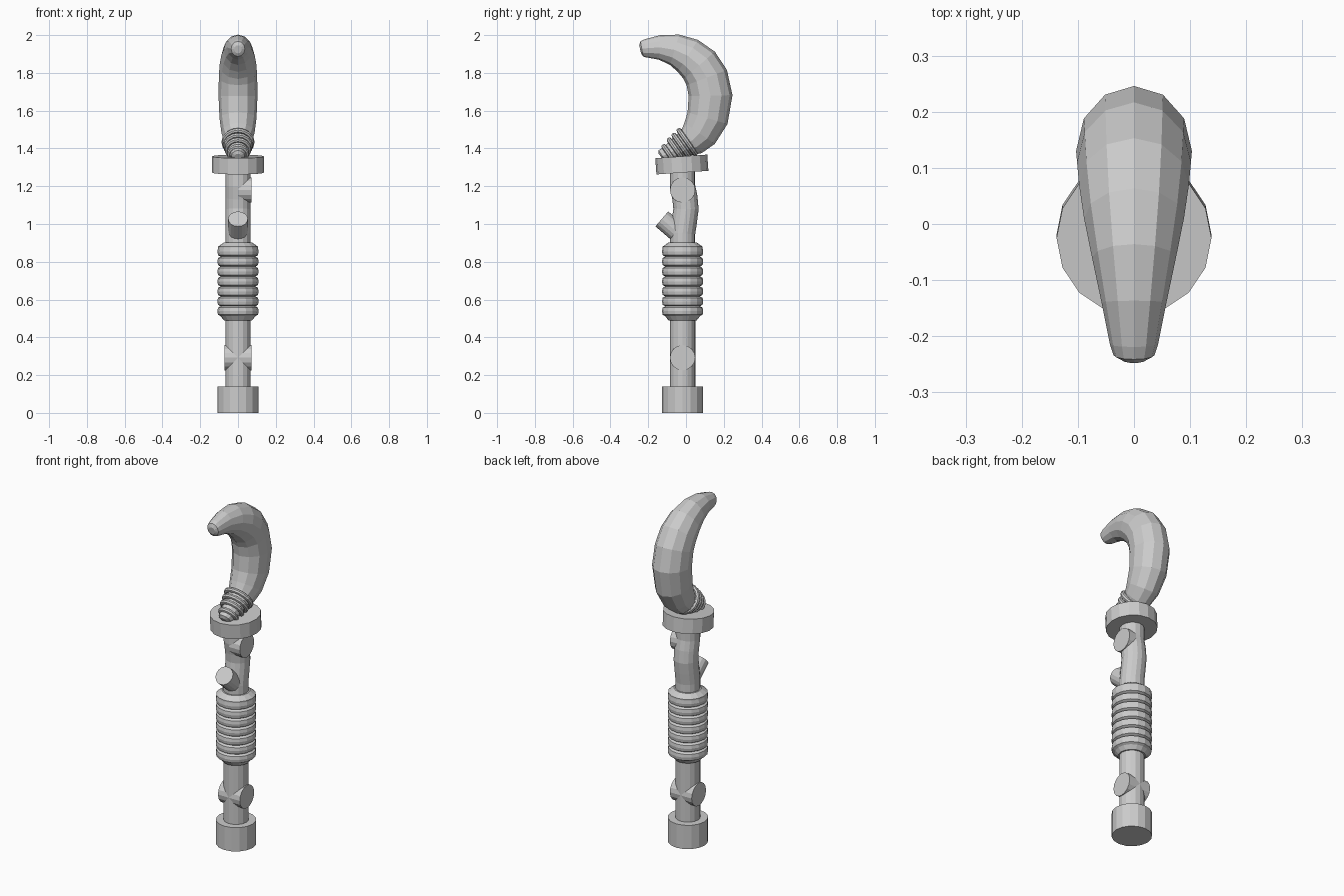
import bpy
import bmesh
from math import sin, cos, pi, radians
from mathutils import Vector, Matrix

cube = bpy.data.objects.get("Cube")
if cube:
    bpy.data.objects.remove(cube, do_unlink=True)

AXIS_Y = -0.018
SHAFT_R = 0.067


def finish(name, bm):
    bmesh.ops.recalc_face_normals(bm, faces=bm.faces)
    mesh = bpy.data.meshes.new(name)
    bm.to_mesh(mesh)
    bm.free()
    obj = bpy.data.objects.new(name, mesh)
    bpy.context.collection.objects.link(obj)
    return obj


def sweep(name, stations, sides=16, axis=None, width=1.0):
    """Loft rings given as (y, z, radius); axis fixes their direction."""
    bm = bmesh.new()
    centres = [Vector((0, y, z)) for y, z, r in stations]
    loops = []
    for i, (y, z, r) in enumerate(stations):
        t = axis
        if t is None:
            t = centres[min(i + 1, len(centres) - 1)] - centres[max(i - 1, 0)]
        n = Vector((1, 0, 0)).cross(Vector(t).normalized())
        loops.append([bm.verts.new(centres[i] + r * (
            Vector((width * cos(a), 0, 0)) + n * sin(a)))
            for a in (2 * pi * k / sides for k in range(sides))])
    for lo, hi in zip(loops, loops[1:]):
        for k in range(sides):
            j = (k + 1) % sides
            bm.faces.new((lo[k], lo[j], hi[j], hi[k]))
    bm.faces.new(loops[0])
    bm.faces.new(loops[-1])
    return finish(name, bm)


def lathe(name, profile):
    return sweep(name, [(AXIS_Y, z, r) for r, z in profile], axis=(0, 0, 1))


def peg(name, start, end, radius):
    bm = bmesh.new()
    a, b = Vector(start), Vector(end)
    turn = (b - a).to_track_quat('Z', 'Y').to_matrix().to_4x4()
    bmesh.ops.create_cone(bm, cap_ends=True, segments=16, radius1=radius,
                          radius2=radius, depth=(b - a).length,
                          matrix=Matrix.Translation((a + b) / 2) @ turn)
    return finish(name, bm)


# Pommel and straight lower shaft
lathe("pommel", [(0.108, 0), (0.108, 0.14)])
lathe("lower_shaft", [(SHAFT_R, 0.1), (SHAFT_R, 0.55)])

# Ribbed grip
ribs, low, high = 7, 0.512, 0.88
step = (high - low) / ribs
grip = [(0.075, 0.49)]
for i in range(ribs):
    for f, r in ((0.0, 0.092), (0.15, 0.106), (0.5, 0.109), (0.85, 0.106)):
        grip.append((r, low + (i + f) * step))
grip += [(0.106, high), (0.075, 0.902)]
lathe("ribbed_grip", grip)

# Gently bowed upper shaft
sweep("upper_shaft", [(AXIS_Y, 0.86, SHAFT_R), (AXIS_Y, 0.95, SHAFT_R),
                      (-0.008, 1.02, SHAFT_R), (0, 1.08, SHAFT_R),
                      (-0.006, 1.14, SHAFT_R), (AXIS_Y, 1.2, SHAFT_R),
                      (AXIS_Y, 1.3, SHAFT_R)])

# Round pegs
peg("lower_cross_peg", (-0.071, AXIS_Y, 0.292), (0.071, AXIS_Y, 0.292), 0.067)
peg("upper_side_peg", (0, AXIS_Y, 1.18), (0.071, AXIS_Y, 1.18), 0.067)
peg("front_peg", (0, -0.015, 0.93), (0, -0.128, 1.027), 0.052)

# Tilted guard disc
tilt = radians(4)
up = Vector((0, -sin(tilt), cos(tilt)))
mid = Vector((0, -0.022, 1.315))
ends = [mid + up * h for h in (-0.043, 0.043)]
sweep("guard_disc", [(p.y, p.z, 0.138) for p in ends], axis=up)

# Curved horn
horn = [(-0.005, 1.42, 0.066), (0.032, 1.442, 0.084), (0.072, 1.48, 0.098),
        (0.114, 1.56, 0.11), (0.13, 1.68, 0.116), (0.11, 1.775, 0.114),
        (0.07, 1.84, 0.11), (0.01, 1.89, 0.1), (-0.06, 1.922, 0.084),
        (-0.14, 1.935, 0.065), (-0.215, 1.93, 0.048), (-0.234, 1.927, 0.041),
        (-0.243, 1.925, 0.022)]
sweep("horn", horn, sides=12, width=0.89)

# Tapered horn root with stacked rings
lean = Vector((0, 0.82, 0.57))
sweep("horn_root", [(-0.134, 1.357, 0.018), (-0.125, 1.36, 0.036),
                    (-0.09, 1.372, 0.046), (0.02, 1.44, 0.074)],
      sides=12, axis=lean)
for i, (y, z, r) in enumerate([(0.006, 1.434, 0.074), (-0.025, 1.415, 0.066),
                               (-0.055, 1.397, 0.058),
                               (-0.09, 1.372, 0.046)]):
    bpy.ops.mesh.primitive_torus_add(
        major_segments=16, minor_segments=8, major_radius=r,
        minor_radius=0.014, location=(0, y, z), rotation=(radians(-55), 0, 0))
    bpy.context.object.name = f"root_ring_{i + 1}"
